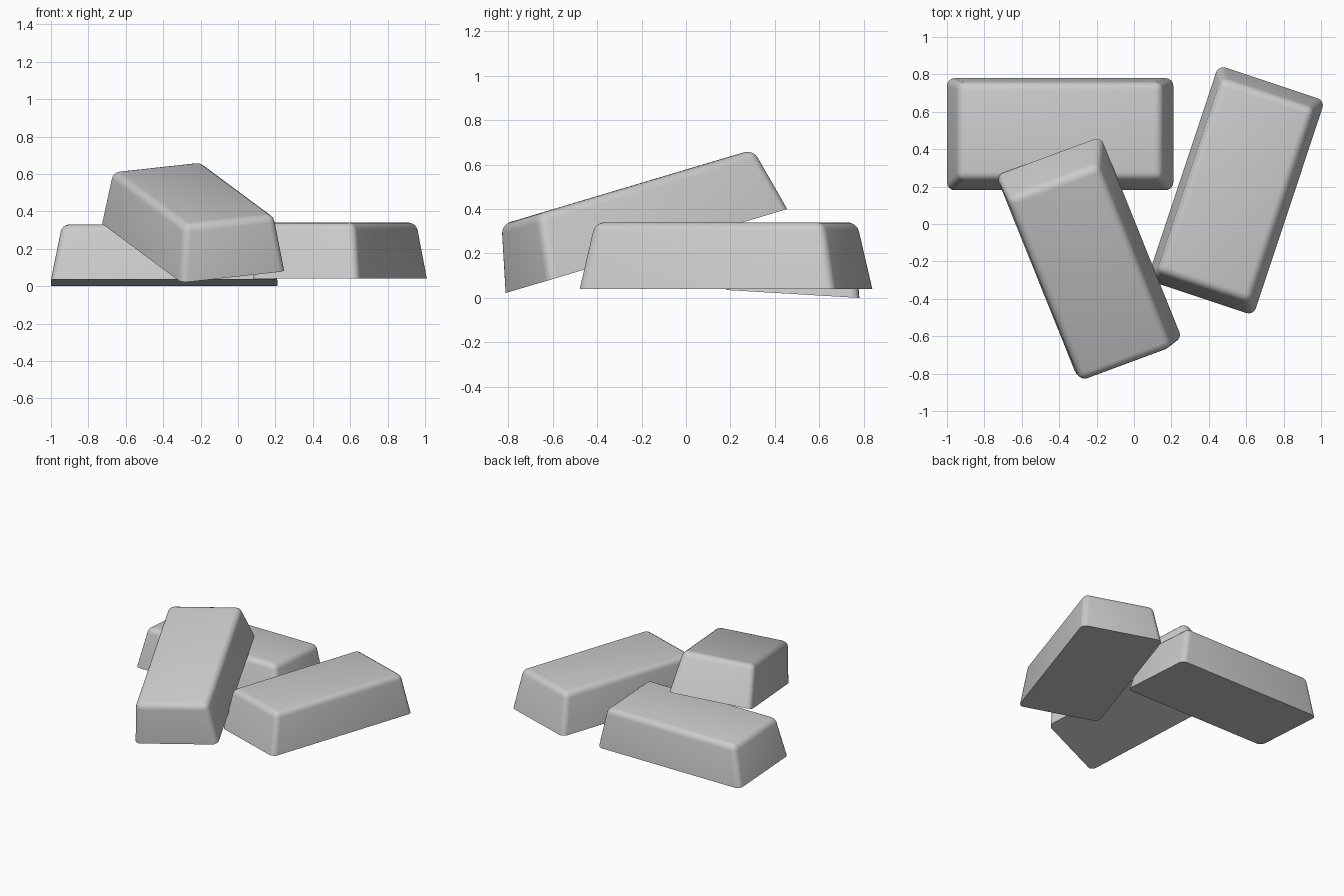
import bpy, bmesh
from math import radians
from mathutils import Matrix, Vector

if "Cube" in bpy.data.objects:
    bpy.data.objects.remove(bpy.data.objects["Cube"])

L, W, H = 1.21, 0.60, 0.30      # base length, base width, height
END, SIDE = 0.06, 0.04          # taper of ends and long sides
ROUND = 0.04


def ingot(name, matrix):
    """Tapered bar with its base centred on the local origin."""
    bm = bmesh.new()
    bmesh.ops.create_cube(bm, size=1)
    for v in bm.verts:
        top = v.co.z > 0
        v.co.x *= L - (2 * END if top else 0)
        v.co.y *= W - (2 * SIDE if top else 0)
        v.co.z = H if top else 0
    # Round everything except the sharp rim of the base
    edges = [e for e in bm.edges if any(v.co.z > 0.01 for v in e.verts)]
    bmesh.ops.bevel(bm, geom=edges, offset=ROUND, segments=4, profile=0.5,
                    affect='EDGES', clamp_overlap=True)
    mesh = bpy.data.meshes.new(name)
    bm.to_mesh(mesh)
    bm.free()
    obj = bpy.data.objects.new(name, mesh)
    bpy.context.collection.objects.link(obj)
    obj.matrix_world = matrix
    bpy.ops.object.select_all(action='DESELECT')
    obj.select_set(True)
    bpy.context.view_layer.objects.active = obj
    bpy.ops.object.shade_smooth_by_angle(angle=radians(35))
    return obj


# Back left bar, tipped slightly backwards
ingot("back_bar", Matrix.Translation((-0.395, 0.48, 0.018))
      @ Matrix.Rotation(radians(-3.4), 4, 'X'))

# Right bar, level
ingot("right_bar", Matrix.Translation((0.545, 0.18, 0.04))
      @ Matrix.Rotation(radians(71.6), 4, 'Z'))

# Leaning bar, resting on the back bar
x = Vector((-0.425, 1.055, 0.315)).normalized()
z = x.cross(Vector((-0.545, -0.22, -0.065))).normalized()
y = z.cross(x)
lean = Matrix((x, y, z)).transposed().to_4x4()
ingot("leaning_bar", Matrix.Translation((-0.24, -0.178, 0.211)) @ lean)
